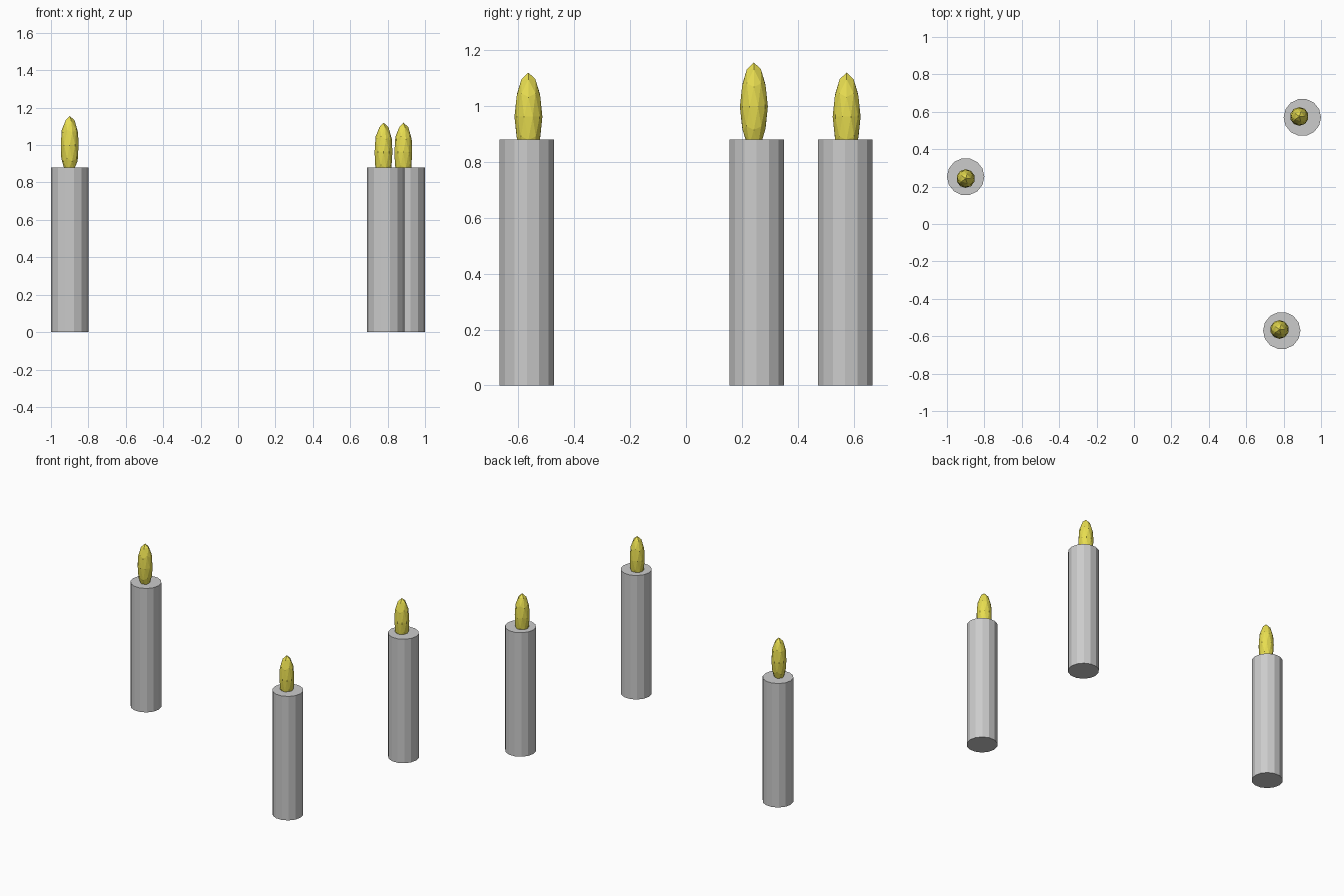
import bpy, math

if "Cube" in bpy.data.objects:
    bpy.data.objects.remove(bpy.data.objects["Cube"])

# flame colour
yellow = bpy.data.materials.new("flame_yellow")
yellow.diffuse_color = (0.80, 0.72, 0.08, 1)
yellow.use_nodes = True
yellow.node_tree.nodes["Principled BSDF"].inputs["Base Color"].default_value = yellow.diffuse_color

HEIGHT = 0.88
RADIUS = 0.10


def candle(name, x, y, flame_pos):
    # wax body: 14-sided, flat-shaded
    bpy.ops.mesh.primitive_cylinder_add(
        vertices=14, radius=RADIUS, depth=HEIGHT,
        location=(x, y, HEIGHT / 2), rotation=(0, 0, math.pi / 2))
    bpy.context.object.name = name + "_body"
    # flame: stretched icosphere sunk slightly into the wax
    bpy.ops.mesh.primitive_ico_sphere_add(
        subdivisions=2, radius=1, location=flame_pos)
    flame = bpy.context.object
    flame.name = name + "_flame"
    flame.scale = (0.05, 0.05, 0.158)
    flame.data.materials.append(yellow)


candle("left_candle", -0.90, 0.253, (-0.90, 0.243, 0.998))
candle("back_right_candle", 0.90, 0.57, (0.884, 0.575, 0.962))
candle("front_right_candle", 0.79, -0.57, (0.778, -0.564, 0.962))
